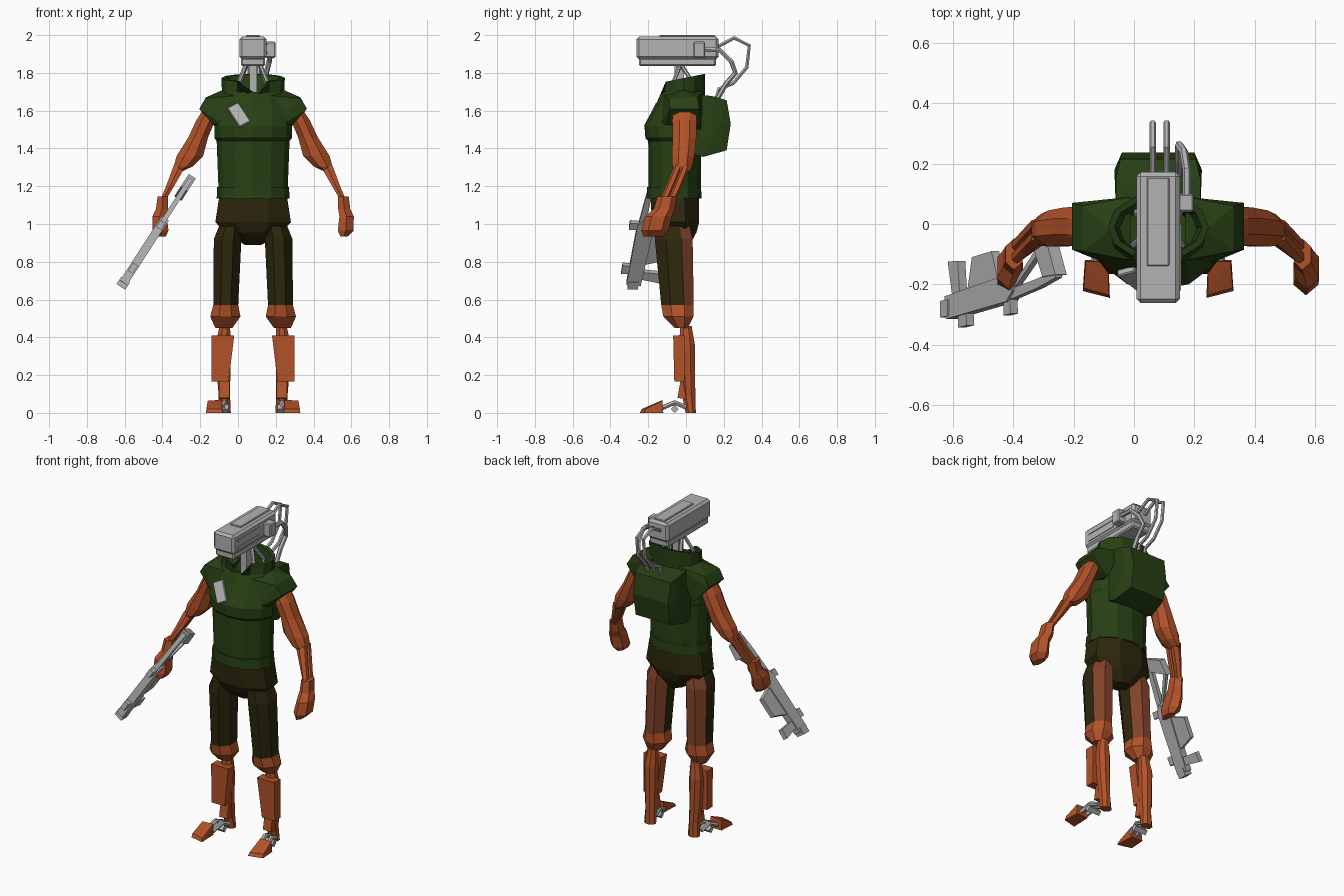
import bpy, bmesh, math
from mathutils import Vector, Matrix

if "Cube" in bpy.data.objects:
    bpy.data.objects.remove(bpy.data.objects["Cube"])

CX = 0.08  # body mirror plane


def mat(name, c):
    m = bpy.data.materials.new(name)
    m.diffuse_color = (*c, 1)
    m.use_nodes = True
    m.node_tree.nodes["Principled BSDF"].inputs["Base Color"].default_value = m.diffuse_color
    return m


GREEN = mat("dark_green", (0.021, 0.052, 0.007))
OLIVE = mat("dark_olive", (0.026, 0.021, 0.004))
ORANGE = mat("burnt_orange", (0.45, 0.085, 0.022))
BROWN = mat("red_brown", (0.22, 0.055, 0.022))
GREY = mat("light_grey", (0.45, 0.45, 0.45))


def finish(bm, name, *mats):
    bmesh.ops.recalc_face_normals(bm, faces=bm.faces)
    me = bpy.data.meshes.new(name)
    bm.to_mesh(me)
    bm.free()
    for m in mats:
        me.materials.append(m)
    ob = bpy.data.objects.new(name, me)
    bpy.context.collection.objects.link(ob)
    return ob


def loft(name, rings, m, n=8, side=1, flat=True):
    """Skin horizontal rings (dx, y, z, rx, ry); flat puts a face at the front."""
    bm = bmesh.new()
    k = 1 / math.cos(math.pi / n) if flat else 1
    loops = []
    for dx, y, z, rx, ry in rings:
        loop = []
        for i in range(n):
            a = 2 * math.pi * (i + (0.5 if flat else 0)) / n
            loop.append(bm.verts.new((CX + side * (dx + rx * k * math.cos(a)),
                                      y + ry * k * math.sin(a), z)))
        loops.append(loop)
    for a, b in zip(loops, loops[1:]):
        for i in range(n):
            j = (i + 1) % n
            bm.faces.new((a[i], a[j], b[j], b[i]))
    bm.faces.new(loops[0])
    bm.faces.new(loops[-1])
    return finish(bm, name, m)


def hull(name, pts, m, side=1):
    """Convex solid through points (dx, y, z)."""
    bm = bmesh.new()
    for dx, y, z in pts:
        bm.verts.new((CX + side * dx, y, z))
    bmesh.ops.convex_hull(bm, input=bm.verts)
    bmesh.ops.dissolve_limit(bm, angle_limit=0.03, verts=bm.verts, edges=bm.edges)
    return finish(bm, name, m)


def box(name, lo, hi, m, bevel=0.0):
    lo, hi = Vector(lo), Vector(hi)
    bm = bmesh.new()
    bmesh.ops.create_cube(bm, size=1, matrix=Matrix.Translation((lo + hi) / 2)
                          @ Matrix.Diagonal((*(hi - lo), 1)))
    if bevel:
        bmesh.ops.bevel(bm, geom=bm.edges, offset=bevel, segments=1, affect='EDGES')
    return finish(bm, name, m)


def rod(name, pts, r, m, n=6):
    """Polygonal tube along a path, bevelled curve turned into a mesh."""
    cu = bpy.data.curves.new(name, 'CURVE')
    cu.dimensions = '3D'
    cu.bevel_depth, cu.bevel_resolution, cu.use_fill_caps = r, 1, True
    sp = cu.splines.new('POLY')
    sp.use_smooth = False
    sp.points.add(len(pts) - 1)
    for p, q in zip(sp.points, pts):
        p.co = (*q, 1)
    cu.materials.append(m)
    ob = bpy.data.objects.new(name, cu)
    bpy.context.collection.objects.link(ob)
    return ob


# Vest with an open, notched collar
vest = loft("vest", [
    (0, -.06, 1.18, .183, .138), (0, -.06, 1.44, .193, .14), (0, -.065, 1.455, .205, .15),
    (0, -.065, 1.52, .205, .155), (0, -.03, 1.63, .2, .13), (0, -.015, 1.70, .165, .115),
    (0, -.01, 1.785, .168, .112), (0, -.01, 1.785, .145, .092), (0, -.02, 1.62, .11, .08)],
    GREEN, n=12, flat=False)
for v in vest.data.vertices:
    if v.co.z > 1.75:
        v.co.z = 1.775 + 0.2 * v.co.y
        if abs(v.co.x - CX) < 0.01 and v.co.y < 0:
            v.co.z = 1.65
            v.co.y -= 0.02
loft("vest_hem", [(0, -.063, 1.135, .193, .145), (0, -.063, 1.195, .19, .143)],
     GREEN, n=12, flat=False)
hull("backpack", [(s * x, y, z) for s in (-1, 1) for x, y, z in (
    (.14, .04, 1.69), (.14, .15, 1.675), (.125, .215, 1.655), (.12, .237, 1.53),
    (.12, .215, 1.39), (.14, .09, 1.355), (.14, .04, 1.37), (.145, .18, 1.53))], GREEN)

# Chest pouch, tilted on the vest
pouch = box("chest_pouch", (-.034, -.012, -.065), (.034, .012, .065), GREY, .004)
pouch.matrix_world = (Matrix.Translation((.005, -.18, 1.575))
                      @ Matrix.Rotation(math.radians(-27), 4, 'X')
                      @ Matrix.Rotation(math.radians(-30), 4, 'Y'))

# Pelvis
loft("pelvis", [(0, -.03, .89, .045, .05), (0, -.05, .955, .15, .105),
                (0, -.055, 1.01, .2, .125), (0, -.06, 1.14, .18, .128)], OLIVE, n=8)

for side, tag in ((-1, "right"), (1, "left")):
    # Shoulder cap and arm
    hull("sleeve_" + tag, [
        (.09, -.12, 1.68), (.09, .09, 1.70), (.15, -.14, 1.52), (.18, .08, 1.5),
        (.21, -.10, 1.53), (.22, .075, 1.53), (.25, -.09, 1.665), (.25, .06, 1.67),
        (.285, -.085, 1.61), (.285, .07, 1.61), (.16, -.02, 1.71)], GREEN, side)
    loft("upper_arm_" + tag, [
        (.395, -.02, 1.28, .022, .04), (.37, -.02, 1.305, .05, .052), (.335, -.015, 1.36, .07, .06),
        (.29, -.008, 1.46, .052, .063), (.25, -.008, 1.55, .05, .065),
        (.22, -.008, 1.61, .04, .06)], ORANGE, n=8, side=side)
    for i, off in enumerate((-.02, .02)):
        loft(f"forearm_{i}_{tag}", [
            (.48, -.10 + off, 1.12, .014, .018), (.435, -.06 + off, 1.21, .022, .02),
            (.388, -.02 + off, 1.31, .032, .02)], ORANGE, n=6, side=side)
    loft("glove_" + tag, [
        (.482, -.175, .935, .02, .045), (.49, -.165, .965, .042, .062),
        (.495, -.145, 1.04, .038, .062), (.482, -.115, 1.08, .032, .048),
        (.478, -.10, 1.145, .028, .045)], ORANGE, n=6, side=side)

    # Thigh: trouser front, brown back, orange knee
    thigh = loft("thigh_" + tag, [
        (.155, -.025, .45, .045, .035), (.147, -.04, .51, .08, .08),
        (.145, -.045, .57, .066, .086), (.135, -.065, .92, .073, .1),
        (.12, -.07, .99, .06, .09)], ORANGE, n=8, side=side)
    thigh.data.materials.append(OLIVE)
    thigh.data.materials.append(BROWN)
    for p in thigh.data.polygons:
        if p.center.z > .57:
            p.material_index = 2 if p.center.y > -.05 + .02 * (.75 - p.center.z) else 1

    # Shin, guard and heel
    loft("shin_" + tag, [
        (.152, .025, 0, .034, .027), (.152, .015, .09, .03, .035), (.155, .01, .17, .034, .038),
        (.158, .005, .36, .04, .042), (.15, 0, .46, .028, .03)], ORANGE, n=8, side=side)
    loft("shin_guard_" + tag, [
        (.175, -.035, .165, .045, .027), (.16, -.038, .41, .06, .03)], ORANGE, n=4, side=side)
    hull("ankle_cuff_" + tag, [(x, y, z) for x in (.125, .18) for y, z in (
        (-.045, .08), (-.03, .165), (.01, .17), (.01, .07))], ORANGE, side)

    # Hinged foot
    hull("toe_" + tag, [
        (.165, -.125, .068), (.24, -.125, .065), (.165, -.12, 0), (.243, -.12, 0),
        (.16, -.245, 0), (.25, -.222, 0), (.165, -.235, .02), (.247, -.212, .022)], ORANGE, side)
    for i, x in enumerate((.14, .185)):
        rod(f"foot_link_{i}_{tag}", [(CX + side * x, 0, .03), (CX + side * (x + .01), -.06, .055),
                                     (CX + side * (x + .025), -.13, .025)], .014, GREY)
    hull("foot_hinge_" + tag, [(x, y, z) for x in (.13, .215) for y, z in (
        (-.08, .02), (-.06, .045), (-.04, .02), (-.06, .0))], GREY, side)

# Camera-like head
box("head_case", (.008, -.262, 1.872), (.152, .172, 1.992), GREY, .014)
box("head_base", (.016, -.25, 1.836), (.144, .16, 1.88), GREY, .008)
box("head_top_panel", (.043, -.14, 1.985), (.117, .155, 2.0), GREY, .004)
box("head_side_box", (.145, .04, 1.88), (.198, .10, 1.965), GREY, .006)
for i, z in enumerate((1.9, 1.945)):
    box(f"head_side_rail_{i}", (.15, -.22, z), (.156, .0, z + .012), GREY)

# Neck post and braces
box("neck_post", (.06, -.06, 1.6), (.10, -.01, 1.85), GREY)
for i, (dx, y) in enumerate(((-.08, -.07), (.08, -.07), (-.07, .04), (.07, .04))):
    rod(f"neck_brace_{i}", [(CX + dx * .45, -.03, 1.85), (CX + dx, y, 1.74),
                            (CX + dx * 1.05, y, 1.64)], .011, GREY)

# Cables from the head to the backpack
for i, x in enumerate((.062, .108)):
    rod(f"cable_{i}", [(x, .16, 1.935), (x, .255, 1.985), (x, .335, 1.945), (x, .322, 1.83),
                       (x, .25, 1.745), (x, .175, 1.715), (x, .16, 1.66)], .011, GREY)
rod("side_cable", [(.175, .09, 1.925), (.175, .18, 1.92), (.165, .24, 1.86), (.15, .262, 1.80),
                   (.15, .21, 1.74), (.15, .165, 1.66)], .014, GREY)


# Rifle held in the right hand: plates drawn in plan, laid on a sloped plane
def plate(name, pts, t):
    bm = bmesh.new()
    nrm = Vector((.84, 0, -.54)) * t / 2
    lay = [Vector((x, y, 1.225 + (x + .26) * 1.55)) for x, y in pts]
    a = [bm.verts.new(p + nrm) for p in lay]
    b = [bm.verts.new(p - nrm) for p in lay]
    bm.faces.new(a)
    bm.faces.new(b)
    for i in range(len(a)):
        j = (i + 1) % len(a)
        bm.faces.new((a[i], a[j], b[j], b[i]))
    finish(bm, name, GREY)


plate("rifle_body", [(-.605, -.315), (-.405, -.257), (-.385, -.22), (-.44, -.18), (-.61, -.24)], .045)
plate("rifle_magazine", [(-.54, -.22), (-.525, -.11), (-.46, -.09), (-.435, -.2)], .03)
plate("rifle_grip", [(-.435, -.22), (-.43, -.11), (-.39, -.11), (-.385, -.22)], .028)
plate("rifle_fore_handle", [(-.605, -.125), (-.572, -.122), (-.565, -.24), (-.59, -.24)], .03)
plate("rifle_front_post", [(-.57, -.343), (-.542, -.336), (-.545, -.28), (-.57, -.28)], .03)
plate("rifle_rear_post", [(-.42, -.303), (-.397, -.297), (-.4, -.24), (-.42, -.24)], .03)
plate("rifle_stock_bar", [(-.4, -.25), (-.31, -.212), (-.25, -.178), (-.25, -.155),
                          (-.32, -.185), (-.4, -.215)], .026)
plate("rifle_stock_brace", [(-.4, -.215), (-.39, -.215), (-.3, -.085), (-.318, -.085)], .022)
plate("rifle_butt", [(-.318, -.07), (-.268, -.07), (-.242, -.168), (-.285, -.175)], .045)
plate("rifle_muzzle", [(-.62, -.31), (-.595, -.305), (-.595, -.25), (-.62, -.255)], .055)
